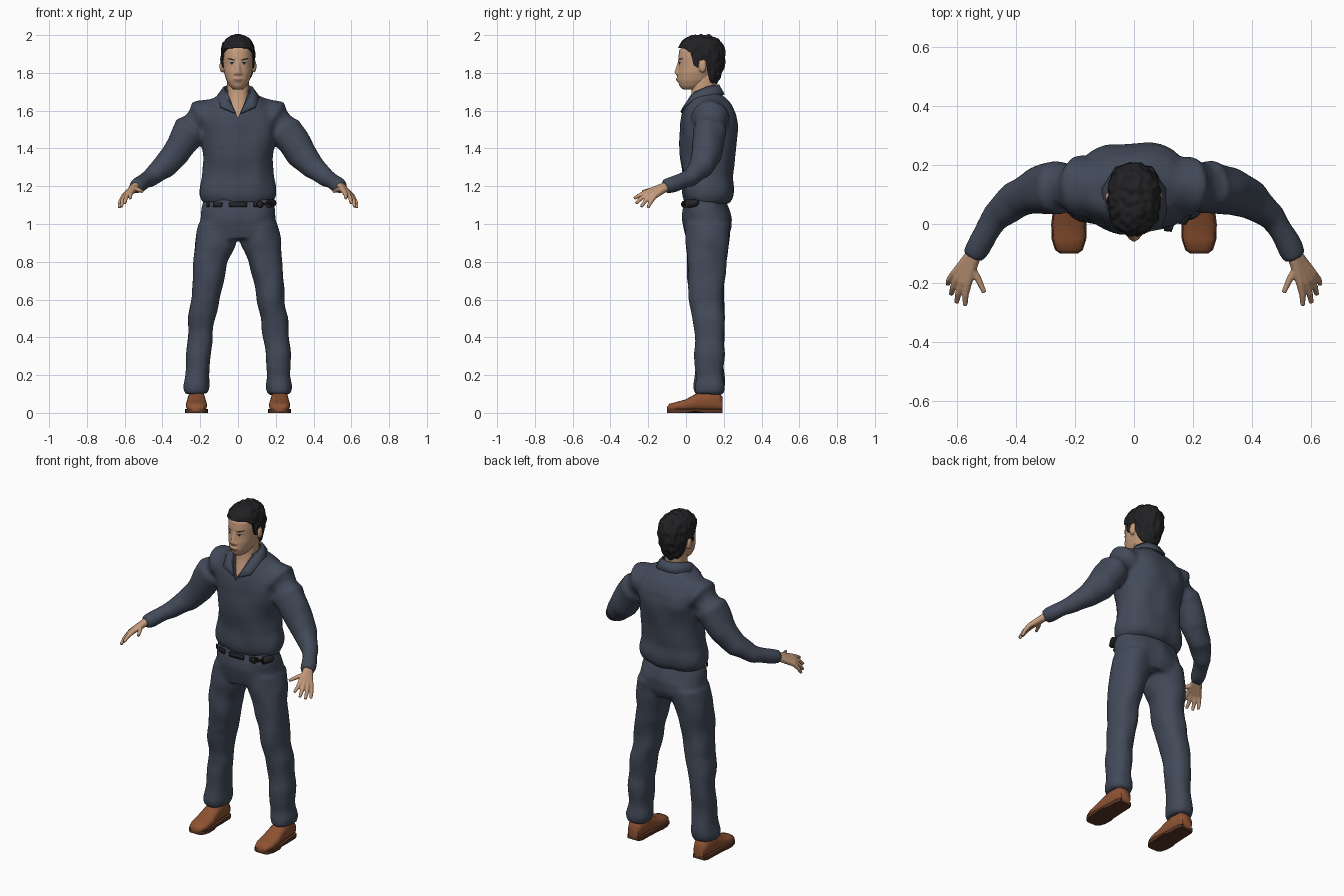
import bpy, bmesh, math
from mathutils import Vector, Matrix, noise

if "Cube" in bpy.data.objects:
    bpy.data.objects.remove(bpy.data.objects["Cube"])


def material(name, rgb):
    m = bpy.data.materials.new(name)
    m.diffuse_color = (*rgb, 1)
    m.use_nodes = True
    m.node_tree.nodes["Principled BSDF"].inputs["Base Color"].default_value = m.diffuse_color
    return m


CLOTH = material("navy cloth", (0.055, 0.068, 0.1))
SKIN = material("skin", (0.56, 0.33, 0.2))
HAIR = material("black hair", (0.015, 0.015, 0.017))
LEATHER = material("brown leather", (0.27, 0.085, 0.032))
SOLE = material("dark sole", (0.1, 0.035, 0.018))
BELT = material("black belt", (0.018, 0.018, 0.02))
LIP = material("lip", (0.34, 0.16, 0.11))
WHITE = material("eye white", (0.5, 0.45, 0.4))


def ring(c, u, v, a, b, e=2.3, n=28):
    pts = []
    for i in range(n):
        t = 2 * math.pi * i / n
        ct, st = math.cos(t), math.sin(t)
        p = math.copysign(abs(ct) ** (2 / e), ct) * a
        q = math.copysign(abs(st) ** (2 / e), st) * b
        pts.append(Vector(c) + u * p + v * q)
    return pts


X, Y, Z = Vector((1, 0, 0)), Vector((0, 1, 0)), Vector((0, 0, 1))


def loft(bm, rings, caps=True):
    rows = [[bm.verts.new(p) for p in r] for r in rings]
    n = len(rows[0])
    for r0, r1 in zip(rows, rows[1:]):
        for i in range(n):
            bm.faces.new((r0[i], r0[(i + 1) % n], r1[(i + 1) % n], r1[i]))
    if caps:
        bm.faces.new(rows[0])
        bm.faces.new(rows[-1])


def stack(bm, rows, e=2.3):
    """Horizontal rings: z, x0, x1, front y, back y."""
    loft(bm, [ring(((x0 + x1) / 2, (f + b) / 2, z), X, Y, (x1 - x0) / 2, (b - f) / 2, e)
              for z, x0, x1, f, b in rows])


def tube(bm, pts, s=1, n=16):
    """Round limb through points x, y, z, radius; s=-1 mirrors it."""
    cs = [Vector((p[0] * s, p[1], p[2])) for p in pts]
    rings = []
    for i, c in enumerate(cs):
        d = (cs[min(i + 1, len(cs) - 1)] - cs[max(i - 1, 0)]).normalized()
        u = d.cross(X if abs(d.x) < 0.8 else Y).normalized()
        rings.append(ring(c, u, d.cross(u), pts[i][3], pts[i][3], 2, n))
    loft(bm, rings)


def ball(bm, c, r):
    bmesh.ops.create_uvsphere(bm, u_segments=16, v_segments=10, radius=1,
                              matrix=Matrix.Translation(c) @ Matrix.Diagonal((*r, 1)))


def finish(name, bm, mat, angle=40):
    bmesh.ops.recalc_face_normals(bm, faces=bm.faces)
    me = bpy.data.meshes.new(name)
    bm.to_mesh(me)
    bm.free()
    me.materials.append(mat)
    ob = bpy.data.objects.new(name, me)
    bpy.context.collection.objects.link(ob)
    smooth(me, angle)
    return ob


def smooth(me, angle):
    me.polygons.foreach_set("use_smooth", [True] * len(me.polygons))
    me.set_sharp_from_angle(angle=math.radians(angle))


def bake(ob, angle=60):
    deps = bpy.context.evaluated_depsgraph_get()
    me = bpy.data.meshes.new_from_object(ob.evaluated_get(deps))
    ob.modifiers.clear()
    ob.data = me
    smooth(me, angle)


def fuse(ob, voxel, steps, amp=0, freq=(8, 8, 8)):
    """Melt overlapping volumes together, soften, add folds."""
    r = ob.modifiers.new("fuse", 'REMESH')
    r.mode, r.voxel_size = 'VOXEL', voxel
    s = ob.modifiers.new("soften", 'SMOOTH')
    s.factor, s.iterations = 0.5, steps
    bake(ob)
    if amp:
        moves = [v.normal * amp * noise.noise(Vector([a * b for a, b in zip(v.co, freq)]))
                 for v in ob.data.vertices]
        for v, m in zip(ob.data.vertices, moves):
            v.co += m
        ob.data.update()


def cut(ob, profile, axis, lo, hi):
    """Subtract a prism; profile is (x, z) along y or (y, z) along x."""
    bm = bmesh.new()
    put = (lambda p, d: (p[0], d, p[1])) if axis == 'y' else (lambda p, d: (d, p[0], p[1]))
    loft(bm, [[put(p, d) for p in profile] for d in (lo, hi)])
    cutter = finish("cutter", bm, ob.data.materials[0])
    cutter.hide_render = True
    m = ob.modifiers.new("cut", 'BOOLEAN')
    m.operation, m.object, m.solver = 'DIFFERENCE', cutter, 'EXACT'
    bake(ob)
    bpy.data.objects.remove(cutter)


# shirt: torso and sleeves
bm = bmesh.new()
torso = [(1.105, .165, .0, .215), (1.12, .185, -.01, .235), (1.15, .2, -.02, .25),
         (1.19, .2, -.02, .255), (1.25, .187, -.018, .25), (1.35, .185, -.028, .262),
         (1.45, .195, -.033, .272), (1.52, .2, -.03, .277), (1.58, .2, -.018, .265),
         (1.63, .18, 0, .24), (1.66, .15, .013, .215), (1.69, .09, .025, .185),
         (1.71, .065, .032, .17)]
stack(bm, [(z, -w, w, f, b) for z, w, f, b in torso])
arm = [(.12, .125, 1.58, .09), (.19, .13, 1.56, .1), (.25, .125, 1.5, .092),
       (.335, .11, 1.375, .077), (.4, .08, 1.3, .064), (.47, .02, 1.245, .051),
       (.52, -.065, 1.213, .041), (.545, -.112, 1.198, .036)]
for s in (1, -1):
    tube(bm, arm, s, 24)
shirt = finish("shirt", bm, CLOTH)
fuse(shirt, .011, 6, .013, (9, 9, 6))
cut(shirt, [(0, 1.56), (.075, 1.74), (-.075, 1.74)], 'y', -.2, .06)

# trousers: hips and legs
bm = bmesh.new()
hips = [(1.14, .175, 0, .2), (1.08, .193, -.015, .225), (1.03, .2, -.018, .243),
        (.97, .213, -.012, .24), (.92, .21, 0, .22)]
stack(bm, [(z, -w, w, f, b) for z, w, f, b in hips])
leg = [(1.0, .01, .21, 0, .235), (.9, .008, .228, 0, .225), (.8, .055, .232, .003, .212),
       (.7, .08, .238, .008, .205), (.6, .1, .25, .015, .2), (.5, .12, .265, .038, .203),
       (.35, .142, .273, .055, .2), (.2, .155, .277, .05, .2), (.14, .15, .289, .043, .204),
       (.1, .16, .282, .05, .197)]
for s in (1, -1):
    stack(bm, [(z, s * a, s * b, f, k) for z, a, b, f, k in leg])
fuse(finish("trousers", bm, CLOTH), .011, 5, .012, (9, 9, 8))

# belt: front strip showing under the hem, plus a wider side pouch
bm = bmesh.new()
loft(bm, [ring((0, .103, z), X, Y, .196, .122, n=64) for z in (1.09, 1.115)], caps=False)
bmesh.ops.delete(bm, geom=[f for f in bm.faces if f.calc_center_median().y > .03
                           or abs(f.calc_center_median().x) % .08 > .055], context='FACES')
belt = finish("belt", bm, BELT)
belt.modifiers.new("thickness", 'SOLIDIFY').thickness = .008
bm = bmesh.new()
tube(bm, [(.1, -.012, 1.103, .012), (.12, -.008, 1.104, .02), (.16, .012, 1.107, .022),
          (.186, .05, 1.112, .02), (.192, .065, 1.114, .01)])
finish("belt_pouch", bm, BELT)

# collar: folded flap around the neck
top = [(0, .172, 1.735), (.045, .16, 1.735), (.072, .11, 1.725), (.065, .045, 1.695),
       (.04, .003, 1.64), (.012, -.02, 1.585)]
low = [(0, .2, 1.685), (.06, .19, 1.685), (.105, .12, 1.68), (.108, .04, 1.66),
       (.092, -.012, 1.618), (.03, -.026, 1.592)]
bm = bmesh.new()
for s in (1, -1):
    rows = [[bm.verts.new((x * s, y, z)) for x, y, z in r] for r in (top, low)]
    for i in range(5):
        bm.faces.new((rows[0][i], rows[0][i + 1], rows[1][i + 1], rows[1][i]))
bmesh.ops.remove_doubles(bm, verts=bm.verts, dist=.001)
collar = finish("collar", bm, CLOTH)
m = collar.modifiers.new("thickness", 'SOLIDIFY')
m.thickness, m.offset = .01, 0

# neck and open chest
bm = bmesh.new()
stack(bm, [(1.54, -.05, .05, -.012, .1), (1.6, -.055, .055, .002, .12),
           (1.65, -.06, .06, .022, .15), (1.7, -.058, .058, .03, .155),
           (1.8, -.058, .058, .03, .16)])
finish("neck", bm, SKIN)

# head with ears and nose
bm = bmesh.new()
skull = [(1.712, .026, -.02, .06), (1.73, .045, -.035, .1), (1.76, .062, -.043, .13),
         (1.8, .074, -.043, .155), (1.84, .079, -.039, .18), (1.88, .081, -.041, .19),
         (1.92, .079, -.036, .19), (1.96, .06, -.005, .17), (1.98, .03, .03, .13)]
stack(bm, [(z, -w, w, f, b) for z, w, f, b in skull], 2.2)
tube(bm, [(0, -.034, 1.865, .008), (0, -.041, 1.835, .01), (0, -.049, 1.803, .013),
          (0, -.04, 1.79, .011)])
for s in (1, -1):
    ball(bm, (.086 * s, .088, 1.835), (.012, .021, .036))
    ball(bm, (.012 * s, -.043, 1.797), (.01, .011, .009))
ball(bm, (0, -.04, 1.765), (.024, .012, .012))
head = finish("head", bm, SKIN)
fuse(head, .006, 4)


# painted face: thin plates draped on the head
def plate(name, cx, cz, a, b, mat, tilt=0, lift=.002):
    bm = bmesh.new()
    rows = []
    for k in (.05, .5, 1):
        row = []
        for i in range(16):
            t = math.tau * i / 16
            x, z = cx + a * k * math.cos(t), cz + b * k * math.sin(t) + tilt * a * k * math.cos(t)
            hit, loc, nor, _ = head.ray_cast((x, -1, z), (0, 1, 0))
            row.append(loc - Y * lift)
        rows.append(row)
    loft(bm, rows, caps=False)
    bm.faces.new(list(bm.verts)[:16])
    finish(name, bm, mat)


for s, side in ((1, "left"), (-1, "right")):
    plate(side + "_eye", .033 * s, 1.849, .015, .0055, WHITE)
    plate(side + "_iris", .033 * s, 1.849, .0065, .0055, HAIR, lift=.003)
    plate(side + "_lash", .033 * s, 1.856, .017, .0022, HAIR, .08 * s, .0035)
    plate(side + "_brow", .036 * s, 1.872, .021, .0038, HAIR, .2 * s)
    plate(side + "_nostril", .009 * s, 1.79, .005, .002, LIP)
plate("lips", 0, 1.764, .025, .0065, LIP)
plate("mouth_line", 0, 1.765, .024, .0012, SOLE, 0, .003)

# hair: tousled cap trimmed along the hairline
bm = bmesh.new()
cap = [(1.745, .052, .02, .162), (1.78, .07, 0, .182), (1.82, .083, -.02, .198),
       (1.87, .089, -.035, .207), (1.92, .089, -.046, .206), (1.955, .08, -.036, .192),
       (1.98, .062, -.005, .165), (2.0, .03, .03, .125)]
stack(bm, [(z, -w, w, f, b) for z, w, f, b in cap])
hair = finish("hair", bm, HAIR)
fuse(hair, .006, 2, .009, (45, 45, 25))
cut(hair, [(-.2, 1.937), (-.01, 1.93), (.025, 1.905), (.04, 1.84), (.064, 1.825),
           (.07, 1.865), (.105, 1.865), (.116, 1.79), (.13, 1.75), (.13, 1.6), (-.2, 1.6)],
    'x', -.2, .2)

# hands: finger chains fused into a palm
wrist = (.535, -.09, 1.206, .024)
fingers = [((.548, -.15, 1.188), (.525, -.19, 1.18), (.506, -.232, 1.172)),
           ((.562, -.2, 1.172), (.57, -.24, 1.155), (.571, -.276, 1.135)),
           ((.58, -.198, 1.162), (.594, -.235, 1.138), (.6, -.266, 1.108)),
           ((.596, -.187, 1.152), (.612, -.215, 1.122), (.618, -.238, 1.09)),
           ((.606, -.168, 1.146), (.624, -.188, 1.115), (.63, -.203, 1.085))]
bm = bmesh.new()
for s in (1, -1):
    for a, b, c in fingers:
        tube(bm, [wrist, (*a, .0145), (*b, .0115), (*c, .0085)], s, 12)
fuse(finish("hands", bm, SKIN), .0045, 3)

# shoes: y, half width, top z
last = [(-.1, .026, .032), (-.088, .043, .048), (-.05, .055, .058), (0, .056, .072),
        (.05, .05, .1), (.1, .046, .12), (.17, .044, .115), (.193, .034, .085)]
for s, side in ((1, "left"), (-1, "right")):
    bm = bmesh.new()
    loft(bm, [ring((.22 * s, y, (t + .01) / 2), X, Z, w, (t - .01) / 2, 2.6, 20) for y, w, t in last])
    finish(side + "_shoe", bm, LEATHER, 60)
    bm = bmesh.new()
    edge = [(.22 * s + w + .004, y) for y, w, _ in last] + \
           [(.22 * s - w - .004, y) for y, w, _ in reversed(last)]
    loft(bm, [[(x, y, .01 if .03 < y < .09 else 0) for x, y in edge],
              [(x, y, .02) for x, y in edge]])
    finish(side + "_sole", bm, SOLE)
